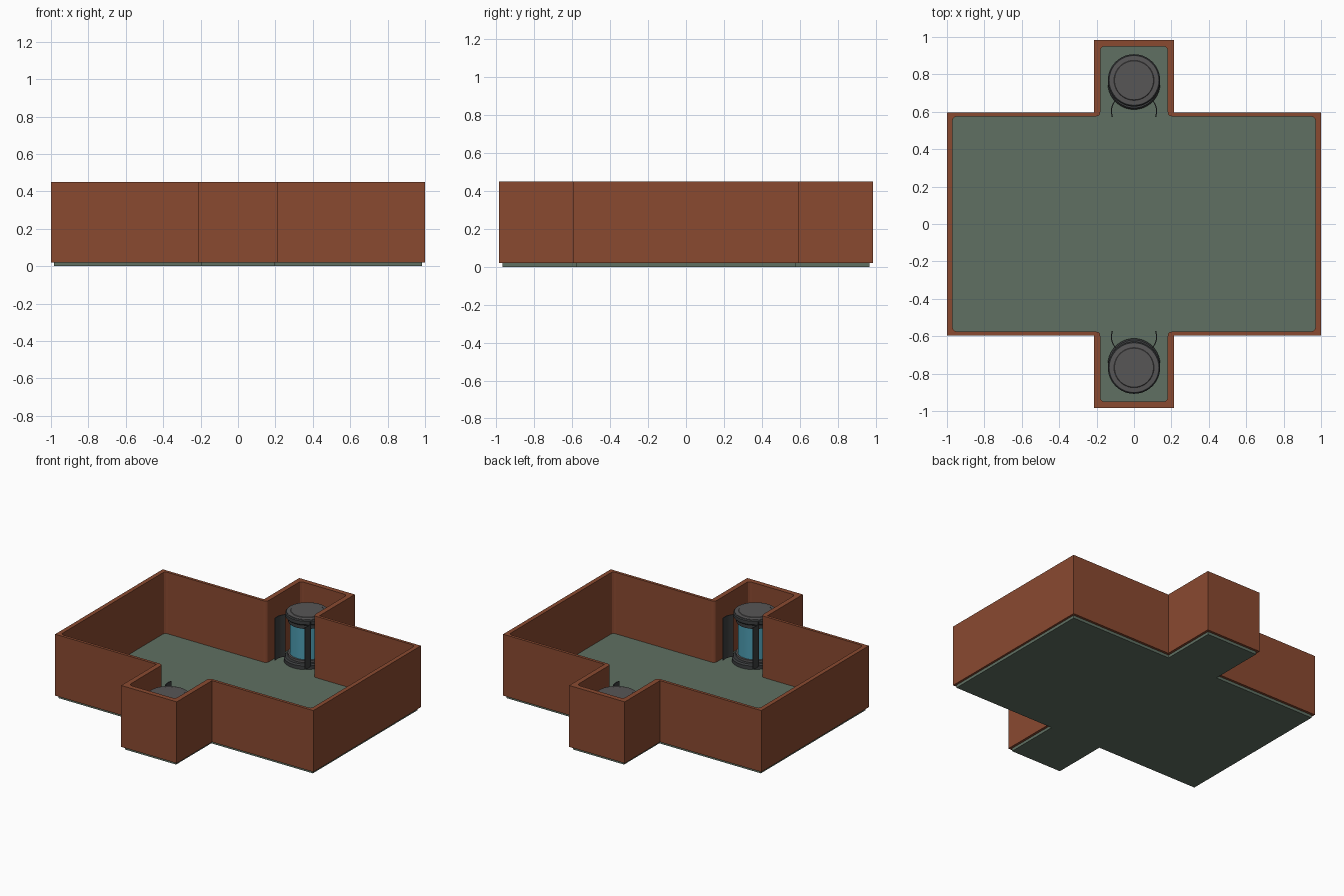
import bpy, bmesh, math
from mathutils import Vector

if "Cube" in bpy.data.objects:
    bpy.data.objects.remove(bpy.data.objects["Cube"])


def material(name, r, g, b):
    m = bpy.data.materials.new(name)
    m.diffuse_color = (r, g, b, 1)
    m.use_nodes = True
    m.node_tree.nodes["Principled BSDF"].inputs["Base Color"].default_value = m.diffuse_color
    return m


BROWN = material("brick brown", 0.255, 0.068, 0.030)
GREEN = material("floor green", 0.115, 0.160, 0.122)
GREY = material("cap grey", 0.095, 0.092, 0.093)
DARK = material("dark metal", 0.045, 0.048, 0.050)
CYAN = material("glass cyan", 0.075, 0.34, 0.45)


def finish(bm, name, mat, smooth=False):
    bmesh.ops.recalc_face_normals(bm, faces=bm.faces[:])
    me = bpy.data.meshes.new(name)
    bm.to_mesh(me)
    bm.free()
    me.materials.append(mat)
    ob = bpy.data.objects.new(name, me)
    bpy.context.collection.objects.link(ob)
    if smooth:
        bpy.ops.object.select_all(action='DESELECT')
        bpy.context.view_layer.objects.active = ob
        ob.select_set(True)
        bpy.ops.object.shade_smooth_by_angle(angle=math.radians(35))
    return ob


def cross(x, y, ax, ay):
    """Plan outline: a hall with an alcove at the front and back."""
    q = [(x, y), (ax, y), (ax, ay)]
    return (q + [(-a, b) for a, b in reversed(q)]
            + [(-a, -b) for a, b in q] + [(a, -b) for a, b in reversed(q)])


def rounded(points, radius, steps=3):
    """Round every corner of a closed outline."""
    out, n = [], len(points)
    for i in range(n):
        a, p, b = (Vector(points[(i + k) % n]) for k in (-1, 0, 1))
        s = p + (a - p).normalized() * radius
        e = p + (b - p).normalized() * radius
        for k in range(steps + 1):
            t = k / steps
            out.append(tuple(s * (1 - t) ** 2 + p * 2 * t * (1 - t) + e * t * t))
    return out


def prism(name, loops, z0, z1, mat, smooth=False):
    """Extrude an outline (first loop) with holes (other loops)."""
    bm = bmesh.new()
    edges = []
    for loop in loops:
        vs = [bm.verts.new((p[0], p[1], z0)) for p in loop]
        edges += [bm.edges.new((vs[i - 1], vs[i])) for i in range(len(vs))]
    bmesh.ops.triangle_fill(bm, edges=edges, use_beauty=True)
    geo = bmesh.ops.extrude_face_region(bm, geom=bm.faces[:], use_keep_orig=True)["geom"]
    bmesh.ops.translate(bm, vec=(0, 0, z1 - z0),
                        verts=[g for g in geo if isinstance(g, bmesh.types.BMVert)])
    return finish(bm, name, mat, smooth)


def lathe(name, profile, cy, mat, n=40):
    """Turn a (radius, z) profile into a capped round part."""
    bm = bmesh.new()
    rings = [[bm.verts.new((r * math.cos(2 * math.pi * i / n),
                            cy + r * math.sin(2 * math.pi * i / n), z))
              for i in range(n)] for r, z in profile]
    for a, b in zip(rings, rings[1:]):
        for i in range(n):
            j = (i + 1) % n
            bm.faces.new((a[i], a[j], b[j], b[i]))
    bm.faces.new(rings[0])
    bm.faces.new(rings[-1])
    return finish(bm, name, mat, True)


# Floor slab and walls
prism("floor", [cross(0.985, 0.578, 0.198, 0.968)], 0, 0.02, GREEN)
prism("walls", [cross(1.0, 0.595, 0.215, 0.985),
                rounded(cross(0.97, 0.575, 0.18, 0.95), 0.025)], 0.02, 0.45, BROWN)

# Glass booth in each alcove
for side, label in ((1, "back"), (-1, "front")):
    cy = 0.768 * side
    lathe(label + "_booth_base", [(0.14, 0.02), (0.14, 0.045), (0.132, 0.055)],
          0.752 * side, DARK)
    lathe(label + "_booth_plinth", [(0.125, 0.05), (0.125, 0.07)], cy, GREY)
    lathe(label + "_booth_glass", [(0.112, 0.065), (0.112, 0.32)], cy, CYAN)
    lathe(label + "_booth_collar", [(0.122, 0.29), (0.122, 0.325)], cy, DARK)
    lathe(label + "_booth_rim", [(0.132, 0.32), (0.14, 0.328), (0.14, 0.352), (0.134, 0.358)],
          cy, DARK)
    lathe(label + "_booth_cap", [(0.130, 0.35), (0.130, 0.36), (0.107, 0.362), (0.104, 0.365)],
          cy, GREY)
    # Curved doors standing open
    path = [(0.116, 0.572), (0.121, 0.595), (0.120, 0.618), (0.113, 0.640), (0.098, 0.664)]
    t = 0.003
    outline = [(x + t, y) for x, y in path] + [(x - t, y) for x, y in reversed(path)]
    for mx, hand in ((1, "right"), (-1, "left")):
        prism(f"{label}_booth_door_{hand}",
              [[(x * mx, y * side) for x, y in outline]], 0.055, 0.35, DARK, True)
